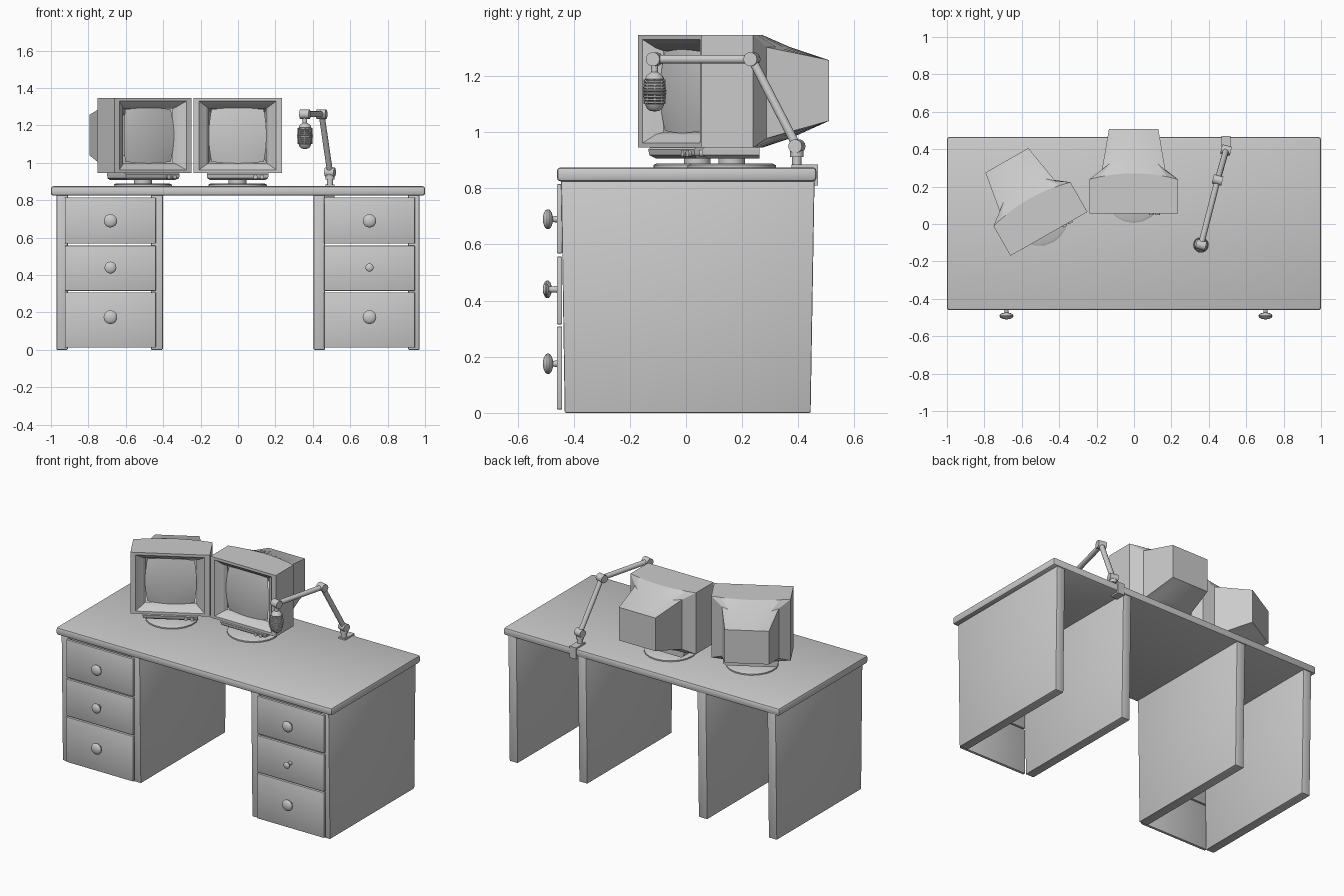
import bpy, bmesh
from math import cos, sin, pi, radians
from mathutils import Vector, Matrix

if "Cube" in bpy.data.objects:
    bpy.data.objects.remove(bpy.data.objects["Cube"])


def finish(name, bm, smooth=None, matrix=None):
    bmesh.ops.recalc_face_normals(bm, faces=bm.faces)
    me = bpy.data.meshes.new(name)
    bm.to_mesh(me)
    bm.free()
    ob = bpy.data.objects.new(name, me)
    bpy.context.collection.objects.link(ob)
    if matrix is not None:
        ob.matrix_world = matrix
    if smooth:
        bpy.ops.object.select_all(action='DESELECT')
        ob.select_set(True)
        bpy.context.view_layer.objects.active = ob
        bpy.ops.object.shade_smooth_by_angle(angle=radians(smooth))
    return ob


def box(name, x, y, z, bevel=0.0, bottom_y=None, matrix=None):
    """Box from min/max pairs; bottom_y gives a tapered foot."""
    bm = bmesh.new()
    bmesh.ops.create_cube(bm, size=1)
    for v in bm.verts:
        yy = bottom_y if bottom_y and v.co.z < 0 else y
        v.co = [r[1] if c > 0 else r[0] for c, r in zip(v.co, (x, yy, z))]
    if bevel:
        bmesh.ops.bevel(bm, geom=bm.edges[:], offset=bevel, segments=2,
                        profile=0.5, affect='EDGES')
    return finish(name, bm, 30 if bevel else None, matrix)


def loft(bm, rings, cap_start=False, cap_end=False):
    rows = [[bm.verts.new(p) for p in ring] for ring in rings]
    for a, b in zip(rows, rows[1:]):
        for i in range(len(a)):
            j = (i + 1) % len(a)
            bm.faces.new((a[i], a[j], b[j], b[i]))
    if cap_start:
        bm.faces.new(rows[0])
    if cap_end:
        bm.faces.new(rows[-1])


def lathe(name, profile, origin, axis=(0, 0, 1), n=20, matrix=None):
    """Revolve (radius, height) points around an axis through origin."""
    bm = bmesh.new()
    loft(bm, [[(r * cos(2 * pi * i / n), r * sin(2 * pi * i / n), h)
               for i in range(n)] for r, h in profile], True, True)
    local = Matrix.Translation(origin) @ Vector(axis).to_track_quat('Z', 'Y').to_matrix().to_4x4()
    return finish(name, bm, 35, matrix @ local if matrix else local)


def rod(name, a, b, r, n=12, matrix=None):
    a, b = Vector(a), Vector(b)
    return lathe(name, [(r, 0), (r, (b - a).length)], a, b - a, n, matrix)


# desk: top and four side panels
box("desk_top", (-1, 1), (-0.46, 0.465), (0.825, 0.875), 0.013)
for i, x in enumerate([(-0.97, -0.91), (-0.465, -0.402), (0.405, 0.465), (0.91, 0.97)]):
    box(f"side_panel_{i}", x, (-0.445, 0.458), (0, 0.83), 0.005, bottom_y=(-0.432, 0.444))

# drawer fronts and knobs
for side, cx in (("left", -0.682), ("right", 0.703)):
    for k, (z0, z1, zk, r) in enumerate([(0.568, 0.815, 0.69, 0.036),
                                         (0.315, 0.557, 0.44, 0.032),
                                         (0.012, 0.308, 0.175, 0.037)]):
        if side == "right" and k == 1:
            r = 0.022
        box(f"{side}_drawer_{k}", (cx - 0.243, cx + 0.243), (-0.46, -0.441), (z0, z1), 0.004)
        d = r * 0.5
        prof = [(0.012, 0), (0.010, 0.05 - 2 * d)]
        prof += [(max(r * sin(t), 0.0005), 0.05 - d - d * cos(t))
                 for t in [0.35 + (pi - 0.35) * i / 8 for i in range(9)]]
        lathe(f"{side}_knob_{k}", prof, (cx, -0.46, zk), (0, -1, 0))


def monitor(tag, place):
    # casing lofted from the screen recess, round the bezel, to the rear
    sections = [  # y, centre bulge, half width, bottom, top
        (0.055, 0, 0.152, 1.000, 1.290), (0.032, 0, 0.166, 0.992, 1.300),
        (0.010, 0, 0.196, 0.970, 1.322), (0.000, 0, 0.206, 0.962, 1.330),
        (0.000, 0, 0.237, 0.945, 1.347), (0.183, 0.032, 0.237, 0.945, 1.347),
        (0.230, 0.085, 0.170, 0.978, 1.303), (0.453, 0, 0.132, 1.040, 1.257)]
    n = 8
    us = [-1 + 2 * i / n for i in range(n + 1)]
    bm = bmesh.new()
    loft(bm, [[(u * w, y + b * (1 - u * u), zt) for u in us] +
              [(u * w, y + b * (1 - u * u), zb) for u in reversed(us)]
              for y, b, w, zb, zt in sections], cap_end=True)
    finish(f"{tag}_casing", bm, 22, place)

    # bulging glass with barrel outline
    bm = bmesh.new()
    bmesh.ops.create_grid(bm, x_segments=10, y_segments=10, size=1)
    for v in bm.verts:
        u, w = v.co.x, v.co.y
        v.co = (0.140 * u * (1 + 0.10 * (1 - w * w)),
                0.054 - 0.022 * (1 - u * u / 2 - w * w / 2),
                1.146 + 0.140 * w * (1 + 0.06 * (1 - u * u)))
    finish(f"{tag}_screen", bm, 40, place)

    # control tray with two dials, neck and round foot
    bm = bmesh.new()
    loft(bm, [[(-w, y0, z), (w, y0, z), (w, 0.205, z), (-w, 0.205, z)]
              for w, y0, z in ((0.145, 0.02, 0.907), (0.163, 0.004, 0.918),
                               (0.165, 0.0, 0.938), (0.165, 0.01, 0.947))], True, True)
    finish(f"{tag}_tray", bm, None, place)
    for i, x in enumerate((0.095, 0.130)):
        rod(f"{tag}_dial_{i}", (x, 0.01, 0.925), (x, -0.008, 0.925), 0.012, 12, place)
    rod(f"{tag}_neck", (0, 0.107, 0.88), (0, 0.107, 0.912), 0.048, 20, place)
    lathe(f"{tag}_foot", [(0.157, 0), (0.157, 0.008), (0.145, 0.014)], (0, 0.107, 0.875),
          n=20, matrix=place)


monitor("centre_monitor", Matrix.Translation((-0.002, 0.056, 0)))
monitor("left_monitor", Matrix.Translation((-0.455, -0.053, 0)) @ Matrix.Rotation(radians(29.7), 4, 'Z'))

# microphone stand: clamp, post, jointed arm
box("clamp_plate", (0.468, 0.515), (0.375, 0.468), (0.874, 0.885))
box("clamp_back", (0.468, 0.515), (0.455, 0.470), (0.812, 0.885))
box("clamp_jaw", (0.468, 0.515), (0.405, 0.470), (0.810, 0.820))
base, elbow, tip = Vector((0.492, 0.395, 0.95)), Vector((0.447, 0.235, 1.26)), Vector((0.358, -0.112, 1.26))
rod("stand_post", (0.492, 0.395, 0.88), base, 0.017)
lathe("post_collar", [(0.024, 0), (0.024, 0.022)], (0.492, 0.395, 0.912), n=12)
rod("lower_arm", base, elbow, 0.016)
rod("upper_arm", elbow, tip, 0.016)
side = Vector((0.968, -0.25, 0))
for name, p in (("base_joint", base), ("elbow_joint", elbow), ("tip_joint", tip)):
    rod(name, p - side * 0.026, p + side * 0.026, 0.025, 14)

# microphone: ribbed capsule hanging from the tip
prof = [(0.001, 1.074), (0.016, 1.076), (0.027, 1.084), (0.034, 1.098)]
ribs = 8
for i in range(ribs):
    z = 1.104 + i * 0.0105
    r = 0.036 + 0.006 * sin(pi * (i + 0.5) / ribs)
    prof += [(r - 0.007, z - 0.003), (r, z), (r, z + 0.005), (r - 0.007, z + 0.0065)]
prof += [(0.034, 1.190), (0.028, 1.202), (0.018, 1.210), (0.012, 1.214), (0.012, 1.25)]
lathe("microphone", prof, (0.358, -0.112, 0), n=20)
for i in range(8):
    a = 2 * pi * i / 8
    p = Vector((0.358 + 0.036 * cos(a), -0.112 + 0.036 * sin(a), 0))
    rod(f"grille_bar_{i}", p + Vector((0, 0, 1.10)), p + Vector((0, 0, 1.187)), 0.003, 6)
